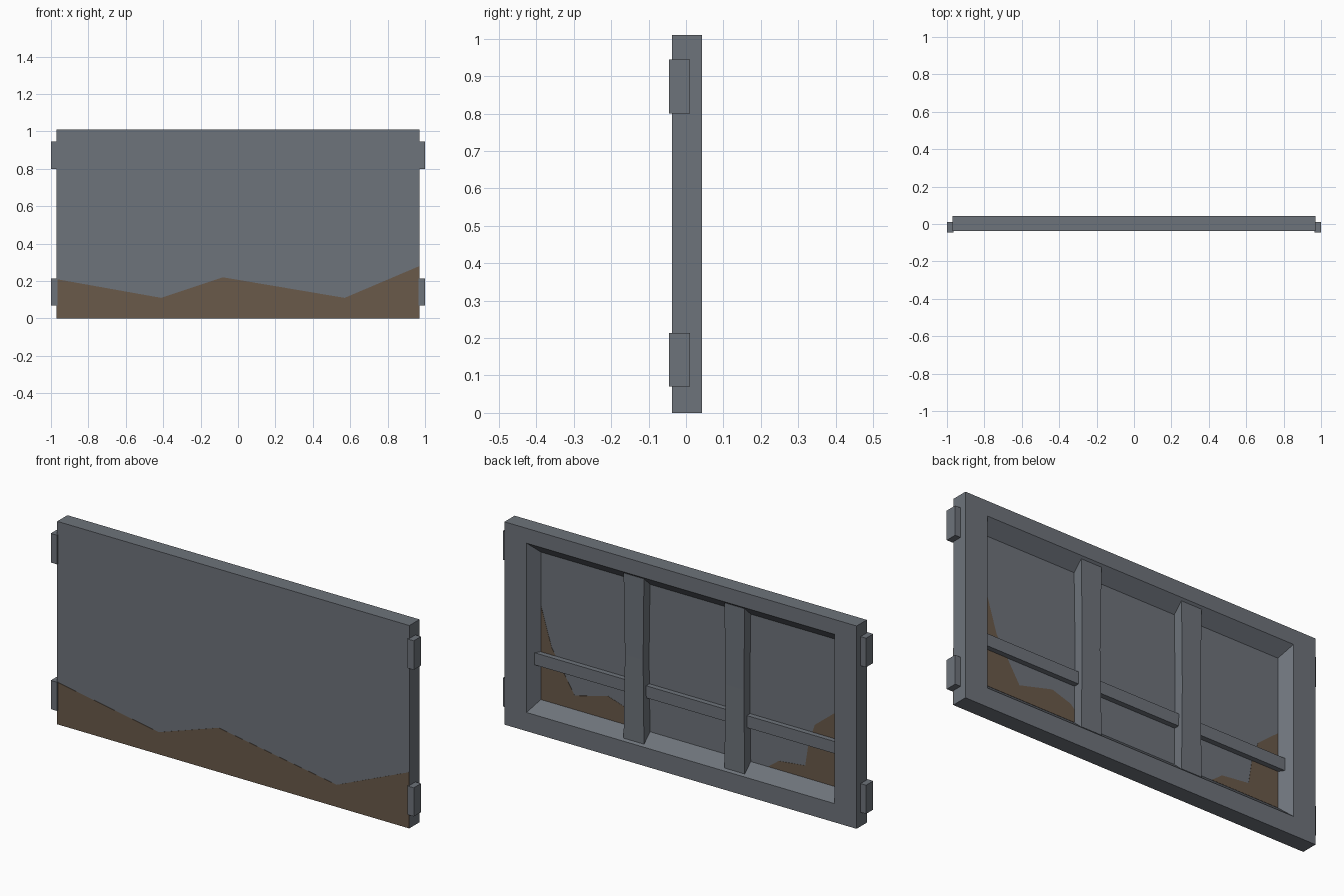
import bpy, bmesh

if "Cube" in bpy.data.objects:
    bpy.data.objects.remove(bpy.data.objects["Cube"])


def material(name, rgb):
    m = bpy.data.materials.new(name)
    m.diffuse_color = (*rgb, 1.0)
    m.use_nodes = True
    m.node_tree.nodes["Principled BSDF"].inputs["Base Color"].default_value = m.diffuse_color
    return m


STEEL = material("slate_grey_metal", (0.155, 0.172, 0.197))
MUD = material("dried_mud_brown", (0.142, 0.100, 0.067))


def finish(name, bm, mat):
    bmesh.ops.recalc_face_normals(bm, faces=bm.faces)
    mesh = bpy.data.meshes.new(name)
    bm.to_mesh(mesh)
    bm.free()
    mesh.materials.append(mat)
    obj = bpy.data.objects.new(name, mesh)
    bpy.context.collection.objects.link(obj)
    return obj


def loft(name, rings, mat):
    """Closed solid through a series of equal-sized point rings."""
    bm = bmesh.new()
    loops = [[bm.verts.new(p) for p in ring] for ring in rings]
    n = len(loops[0])
    for a, b in zip(loops, loops[1:]):
        for i in range(n):
            j = (i + 1) % n
            bm.faces.new((a[i], a[j], b[j], b[i]))
    bm.faces.new(loops[0])
    bm.faces.new(loops[-1])
    return finish(name, bm, mat)


def rect_xz(hx, z0, z1, y):
    return [(-hx, y, z0), (hx, y, z0), (hx, y, z1), (-hx, y, z1)]


def rect_xy(x0, x1, y0, y1, z):
    return [(x0, y0, z), (x1, y0, z), (x1, y1, z), (x0, y1, z)]


def box(name, x0, x1, y0, y1, z0, z1, mat):
    return loft(name, [rect_xy(x0, x1, y0, y1, z0), rect_xy(x0, x1, y0, y1, z1)], mat)


def plate(name, outline, y0, y1):
    return loft(name, [[(x, y, z) for x, z in outline] for y in (y0, y1)], MUD)


FRONT, BACK, FLOOR = -0.037, 0.043, -0.015

# Side panel: flat front, sloping recess in the back
loft("side_panel", [
    rect_xz(0.97, 0.0, 1.01, FRONT),
    rect_xz(0.97, 0.0, 1.01, BACK),
    rect_xz(0.848, 0.093, 0.936, BACK),
    rect_xz(0.81, 0.146, 0.88, FLOOR),
], STEEL)

# Upright ribs, slightly waisted at mid height
posts = [0.264, -0.291]
for i, cx in enumerate(posts):
    rings = []
    for z, half, y in ((0.103, 0.056, 0.034), (0.52, 0.050, 0.032), (0.926, 0.056, 0.034)):
        rings.append(rect_xy(cx - half, cx + half, FLOOR - 0.01, y, z))
    loft(f"upright_rib_{i + 1}", rings, STEEL)

# Horizontal rail, one length per bay
stops = [0.829, posts[0] + 0.03, posts[0] - 0.03, posts[1] + 0.03, posts[1] - 0.03, -0.829]
for i in range(3):
    box(f"cross_rail_{i + 1}", stops[2 * i + 1], stops[2 * i], FLOOR - 0.005, 0.011,
        0.324, 0.384, STEEL)

# Hinge clips on both ends
for side, s in (("left", -1), ("right", 1)):
    for level, z0, z1 in (("lower", 0.07, 0.213), ("upper", 0.80, 0.945)):
        box(f"{side}_{level}_clip", min(s * 0.965, s), max(s * 0.965, s),
            -0.045, 0.011, z0, z1, STEEL)

# Mud along the front and in the outer bays of the recess
plate("front_mud", [(-0.97, 0), (0.97, 0), (0.97, 0.28), (0.57, 0.11),
                    (-0.08, 0.22), (-0.41, 0.11), (-0.97, 0.21)], FRONT - 0.001, FRONT + 0.001)
plate("recess_mud_right", [(0.81, 0.146), (0.81, 0.617), (0.75, 0.42), (0.623, 0.215),
                           (0.441, 0.262), (0.34, 0.23), (0.25, 0.146)],
      FLOOR - 0.001, FLOOR + 0.001)
plate("recess_mud_left", [(-0.81, 0.146), (-0.443, 0.147), (-0.50, 0.19), (-0.647, 0.207),
                          (-0.665, 0.32), (-0.70, 0.424), (-0.81, 0.512)],
      FLOOR - 0.001, FLOOR + 0.001)
